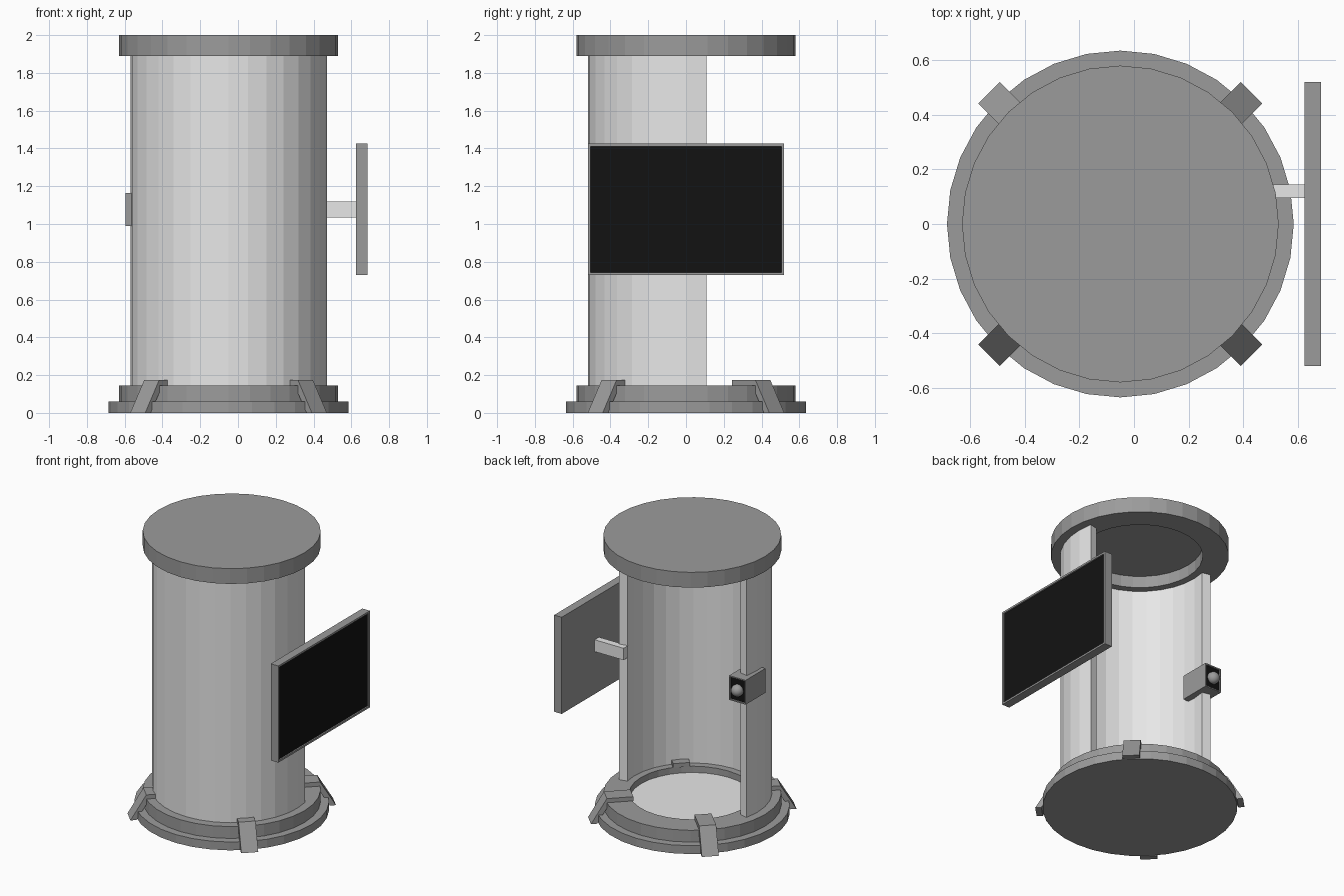
import bpy, bmesh
from math import radians, cos, sin, pi
from mathutils import Matrix, Vector

if "Cube" in bpy.data.objects:
    bpy.data.objects.remove(bpy.data.objects["Cube"], do_unlink=True)

CX = -0.05   # axis of the booth
SEG = 32


def material(name, value):
    m = bpy.data.materials.new(name)
    m.use_nodes = True
    col = (value, value, value, 1)
    m.diffuse_color = col
    m.node_tree.nodes["Principled BSDF"].inputs["Base Color"].default_value = col
    return m


LIGHT = material("light grey", 0.8)
GREY = material("mid grey", 0.33)
BLACK = material("black", 0.006)


def finish(name, bm, *mats):
    bmesh.ops.remove_doubles(bm, verts=bm.verts, dist=1e-5)
    bmesh.ops.recalc_face_normals(bm, faces=bm.faces)
    me = bpy.data.meshes.new(name)
    bm.to_mesh(me)
    bm.free()
    for m in mats:
        me.materials.append(m)
    ob = bpy.data.objects.new(name, me)
    bpy.context.collection.objects.link(ob)
    return ob


def lathe(name, profile, mat):
    """Turn an (r, z) profile about the booth axis."""
    bm = bmesh.new()
    vs = [bm.verts.new((r, 0, z)) for r, z in profile]
    edges = [bm.edges.new(p) for p in zip(vs, vs[1:])]
    bmesh.ops.spin(bm, geom=vs + edges, cent=(0, 0, 0), axis=(0, 0, 1),
                   angle=2 * pi, steps=SEG, use_duplicate=False)
    bmesh.ops.translate(bm, verts=bm.verts, vec=(CX, 0, 0))
    return finish(name, bm, mat)


def prism(name, points, offset, mat):
    """Extrude a flat outline along an offset."""
    bm = bmesh.new()
    face = bm.faces.new([bm.verts.new(p) for p in points])
    new = bmesh.ops.extrude_face_region(bm, geom=[face], use_keep_orig=True)["geom"]
    bmesh.ops.translate(bm, vec=offset,
                        verts=[v for v in new if isinstance(v, bmesh.types.BMVert)])
    return finish(name, bm, mat)


def box(name, lo, hi, mat, inset_dir=None, border=0, depth=0):
    """Box between two corners, with an optional sunken black panel on one side."""
    lo, hi = Vector(lo), Vector(hi)
    bm = bmesh.new()
    bmesh.ops.create_cube(bm, size=1, matrix=Matrix.Translation((lo + hi) / 2)
                          @ Matrix.Diagonal((*(hi - lo), 1)))
    if inset_dir:
        bm.normal_update()
        face = max(bm.faces, key=lambda f: f.normal.dot(Vector(inset_dir)))
        bmesh.ops.inset_region(bm, faces=[face], thickness=border)
        bmesh.ops.inset_region(bm, faces=[face], thickness=0, depth=-depth)
        face.material_index = 1
    return finish(name, bm, mat, BLACK)


# Base with stepped rim, and the pale floor inside it
lathe("base", [(0, 0), (0.635, 0), (0.635, 0.06), (0.58, 0.06), (0.58, 0.145),
               (0.41, 0.145), (0.41, 0.06), (0, 0.06)], GREY)
lathe("floor_plate", [(0, 0.061), (0.409, 0.061), (0.409, 0.1), (0, 0.1)], LIGHT)

# Roof with recessed underside
lathe("roof", [(0, 2), (0.58, 2), (0.58, 1.89), (0.41, 1.89), (0.41, 1.974), (0, 1.974)], GREY)

# Curved wall, open at the back
END, STEPS = 12, 18
angles = [radians(-180 - END + i * (180 + 2 * END) / STEPS) for i in range(STEPS + 1)]
outline = [(CX + 0.52 * cos(a), 0.52 * sin(a), 0.145) for a in angles]
outline += [(CX + 0.46 * cos(a), 0.46 * sin(a), 0.145) for a in reversed(angles)]
prism("curved_wall", outline, (0, 0, 1.745), LIGHT)

# Four bent feet clamped over the base rim
foot = [(0.68, 0), (0.575, 0.175), (0.4, 0.175), (0.4, 0.145), (0.55, 0.145), (0.64, 0)]
for i, name in enumerate(["back_left", "back_right", "front_right", "front_left"]):
    ob = prism("foot_" + name, [(r, -0.056, z) for r, z in foot], (0, 0.112, 0), GREY)
    ob.data.transform(Matrix.Translation((CX, 0, 0)) @ Matrix.Rotation(radians(45 + 90 * i), 4, "Z"))

# Display and its arm
box("display", (0.625, -0.52, 0.73), (0.685, 0.52, 1.425), GREY, (1, 0, 0), 0.019, 0.01)
box("display_arm", (0.395, 0.095, 1.035), (0.625, 0.145, 1.12), LIGHT)

# Sensor housing with a ball lens facing back
box("sensor_housing", (-0.595, -0.053, 0.99), (-0.464, 0.173, 1.165), GREY, (0, 1, 0), 0.012, 0.01)
bm = bmesh.new()
bmesh.ops.create_uvsphere(bm, u_segments=24, v_segments=12, radius=0.042,
                          matrix=Matrix.Translation((-0.53, 0.173, 1.075)))
for f in bm.faces:
    f.smooth = True
finish("sensor_ball", bm, GREY)
